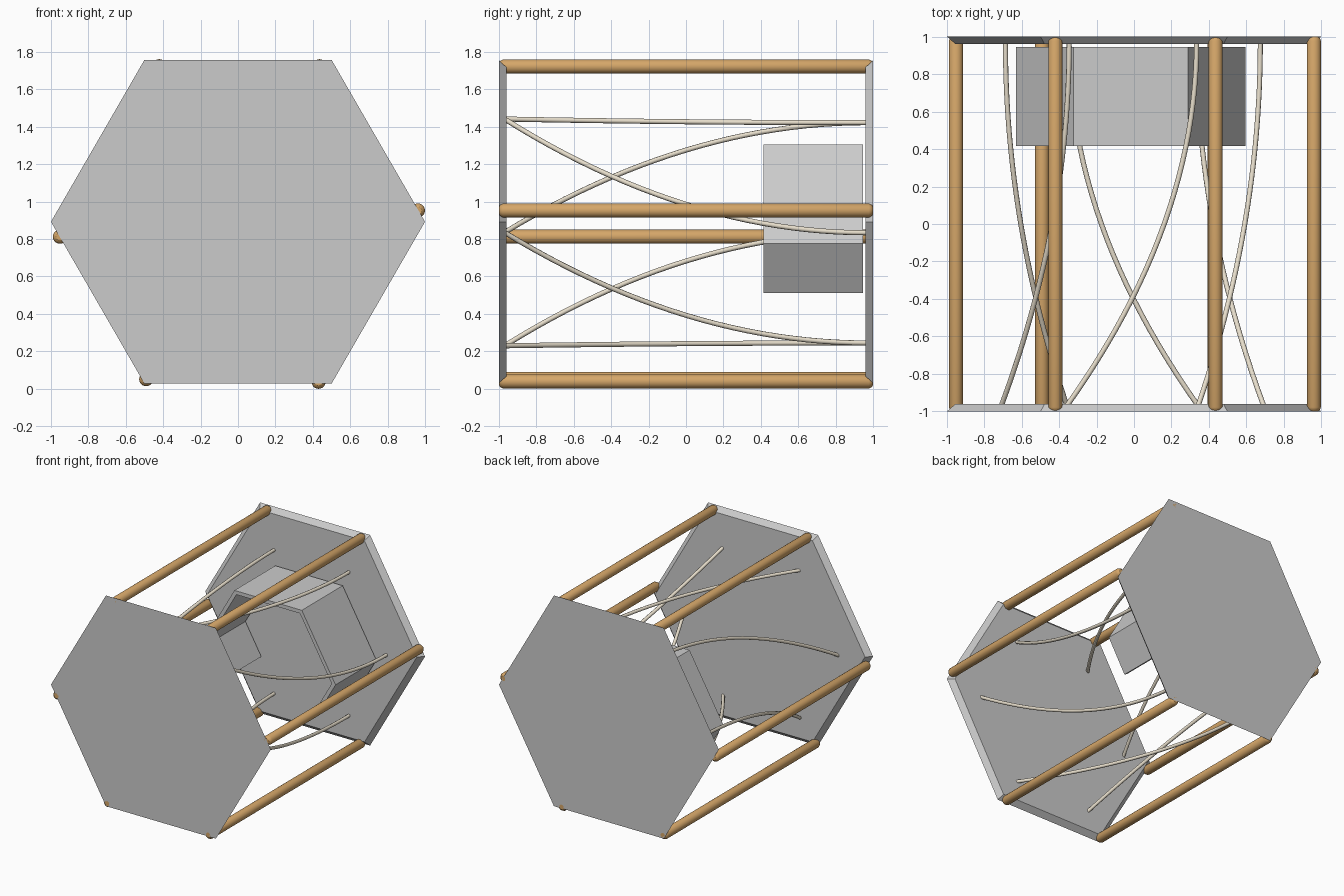
import bpy, bmesh, math
from mathutils import Vector, Matrix

if "Cube" in bpy.data.objects:
    bpy.data.objects.remove(bpy.data.objects["Cube"])

def mat(name, c):
    m = bpy.data.materials.new(name)
    m.diffuse_color = (*c, 1)
    m.use_nodes = True
    m.node_tree.nodes["Principled BSDF"].inputs["Base Color"].default_value = m.diffuse_color
    return m

WOOD = mat("wood", (0.66, 0.38, 0.14))
CORD = mat("cord", (0.80, 0.73, 0.60))

def ring_point(cx, cz, r, i, y):
    a = math.radians(60 * i)
    return Vector((cx + r * math.cos(a), y, cz + r * math.sin(a)))

def mesh_object(name, bm, material=None):
    bmesh.ops.recalc_face_normals(bm, faces=bm.faces)
    me = bpy.data.meshes.new(name)
    bm.to_mesh(me)
    bm.free()
    ob = bpy.data.objects.new(name, me)
    bpy.context.collection.objects.link(ob)
    if material:
        me.materials.append(material)
    return ob

def loft(name, loop_a, loop_b):
    bm = bmesh.new()
    a = [bm.verts.new(p) for p in loop_a]
    b = [bm.verts.new(p) for p in loop_b]
    bm.faces.new(a)
    bm.faces.new(b)
    n = len(a)
    for i in range(n):
        bm.faces.new((a[i], a[(i + 1) % n], b[(i + 1) % n], b[i]))
    return mesh_object(name, bm)

# Hexagonal end plates, narrower on the inner face
for name, s in (("front_plate", -1), ("back_plate", 1)):
    outer = [ring_point(0, 0.892, 0.998, i, s) for i in range(6)]
    inner = [ring_point(0, 0.892, 0.953, i, s * 0.96) for i in range(6)]
    loft(name, outer, inner)

# Wooden rods joining the plate corners
rods = [(0.96, 0.952), (0.435, 1.722), (-0.42, 1.722),
        (-0.95, 0.812), (-0.49, 0.052), (0.43, 0.038)]
for i, (x, z) in enumerate(rods):
    bm = bmesh.new()
    # slightly rounded ends: straight barrel plus a chamfer ring profile
    prof = [(-1, 0.020), (-0.993, 0.031), (-0.978, 0.0375),
            (0.978, 0.0375), (0.993, 0.031), (1, 0.020)]
    rings = [[bm.verts.new((x + r * math.cos(k * math.pi / 12), y,
                            z + r * math.sin(k * math.pi / 12)))
              for k in range(24)] for y, r in prof]
    for p, q in zip(rings, rings[1:]):
        for k in range(24):
            j = (k + 1) % 24
            f = bm.faces.new((p[k], p[j], q[j], q[k]))
            f.smooth = True
    bm.faces.new(rings[0])
    bm.faces.new(rings[-1])
    mesh_object(f"rod_{i + 1}", bm, WOOD)

# Twisted cords: each swings one sixth of a turn, easing out toward the back
for i in range(6):
    p = ring_point(-0.008, 0.835, 0.70, i, -0.97)
    q = ring_point(-0.006, 0.833, 0.68, i - 1, 0.97)
    cu = bpy.data.curves.new(f"cord_{i + 1}", 'CURVE')
    cu.dimensions = '3D'
    cu.bevel_depth = 0.0135
    cu.bevel_resolution = 2
    cu.use_fill_caps = True
    sp = cu.splines.new('POLY')
    n = 24
    sp.points.add(n)
    for k in range(n + 1):
        t = k / n
        e = 1 - (1 - t) ** 2
        v = p.lerp(q, e)
        v.y = p.y + (q.y - p.y) * t
        sp.points[k].co = (*v, 1)
    cu.materials.append(CORD)
    bpy.context.collection.objects.link(bpy.data.objects.new(f"cord_{i + 1}", cu))

# Open hexagonal arch standing off the back plate
def arch_loop(r, y):
    c = (-0.017, 0.775, r)
    pts = [ring_point(*c, i, y) for i in range(-1, 5)]
    pts[0] = (pts[0] + pts[1]) / 2
    pts[5] = (pts[4] + pts[5]) / 2
    return pts

def arch_section(y):
    return arch_loop(0.612, y) + arch_loop(0.577, y)[::-1]

bm = bmesh.new()
fr = [bm.verts.new(p) for p in arch_section(0.415)]
bk = [bm.verts.new(p) for p in arch_section(0.945)]
for i in range(5):
    for s in (fr, bk):
        bm.faces.new((s[i], s[i + 1], s[10 - i], s[11 - i]))
for i in range(12):
    j = (i + 1) % 12
    bm.faces.new((fr[i], fr[j], bk[j], bk[i]))
mesh_object("hexagonal_arch", bm)
